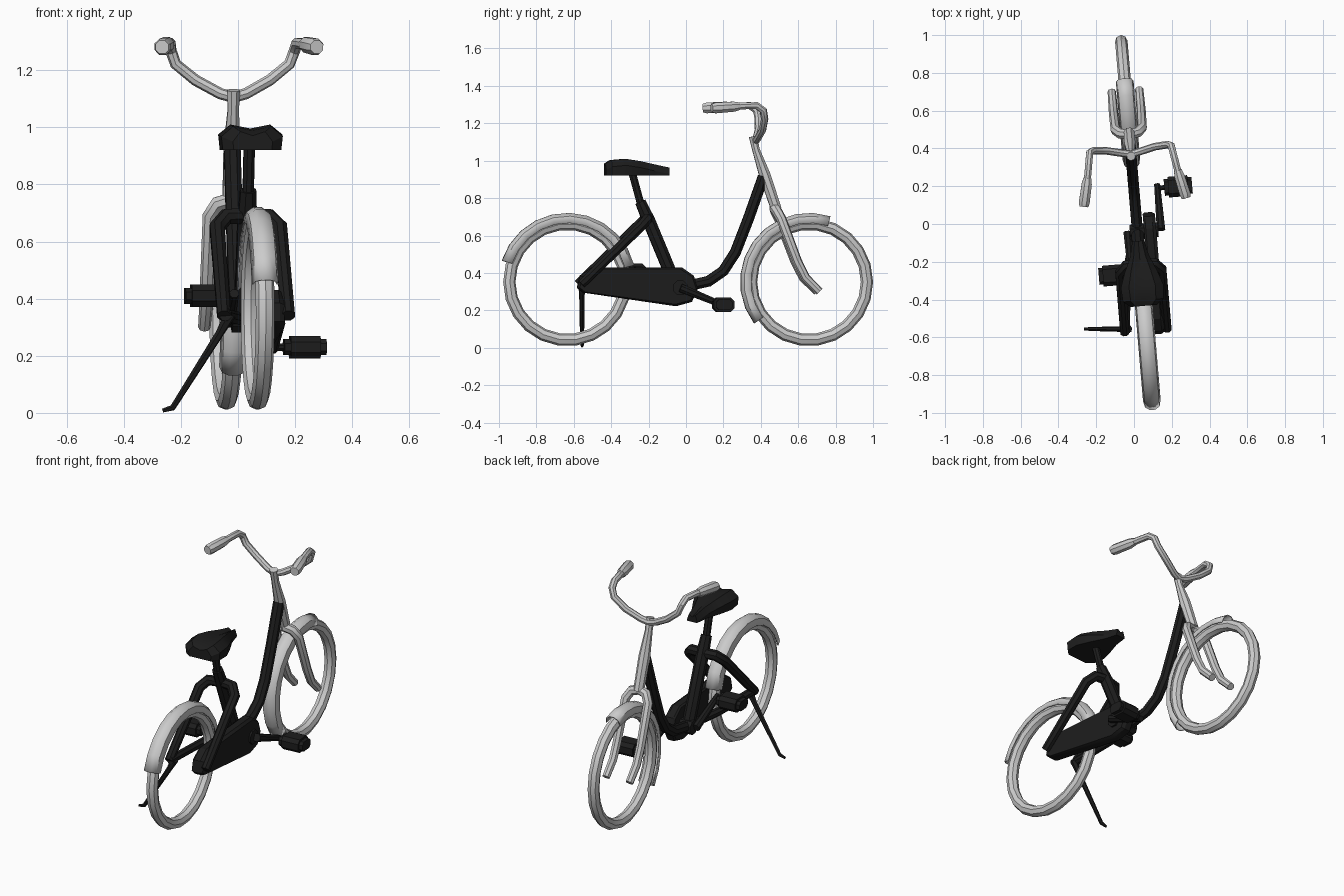
import bpy, bmesh, math
from mathutils import Vector, Matrix

if "Cube" in bpy.data.objects:
    bpy.data.objects.remove(bpy.data.objects["Cube"])

# The whole bicycle stands slightly turned about the vertical axis
PLACE = Matrix.Translation((0.015, 0, 0)) @ Matrix.Rotation(math.radians(4.86), 4, 'Z')
black = bpy.data.materials.new("black_paint")
black.diffuse_color = (0.012, 0.012, 0.012, 1)
black.use_nodes = True
black.node_tree.nodes["Principled BSDF"].inputs["Base Color"].default_value = black.diffuse_color


def finish(name, bm, mat=None, angle=40):
    bmesh.ops.recalc_face_normals(bm, faces=bm.faces[:])
    me = bpy.data.meshes.new(name)
    bm.to_mesh(me)
    bm.free()
    me.shade_smooth()
    me.set_sharp_from_angle(angle=math.radians(angle))
    if mat:
        me.materials.append(mat)
    ob = bpy.data.objects.new(name, me)
    bpy.context.collection.objects.link(ob)
    ob.matrix_world = PLACE
    return ob


def loft(name, rings, mat=None, closed=True, cap=True, loop=False, angle=40):
    bm = bmesh.new()
    vs = [[bm.verts.new(p) for p in r] for r in rings]
    n = len(vs[0])
    pairs = list(zip(vs, vs[1:])) + ([(vs[-1], vs[0])] if loop else [])
    for a, b in pairs:
        for i in range(n if closed else n - 1):
            j = (i + 1) % n
            bm.faces.new((a[i], a[j], b[j], b[i]))
    if cap:
        bm.faces.new(vs[0])
        bm.faces.new(vs[-1])
    return finish(name, bm, mat, angle)


def tube(name, pts, radii, mat=None, sides=8):
    pts = [Vector(p) for p in pts]
    if not isinstance(radii, (list, tuple)):
        radii = [radii] * len(pts)
    rings, prev, side = [], None, None
    for i, p in enumerate(pts):
        t = Vector()
        if i > 0:
            t += (p - pts[i - 1]).normalized()
        if i < len(pts) - 1:
            t += (pts[i + 1] - p).normalized()
        t.normalize()
        if prev is None:
            side = t.orthogonal().normalized()
        else:
            side = prev.rotation_difference(t) @ side
        prev, up = t, t.cross(side)
        rings.append([p + radii[i] * (math.cos(a) * side + math.sin(a) * up)
                      for a in (2 * math.pi * (k + 0.5) / sides for k in range(sides))])
    return loft(name, rings, mat)


def sweep_ring(name, v, z, section, a0, a1, n, full=False):
    # section is a list of (radius, sideways) swept about the wheel axle
    rings = []
    for i in range(n if full else n + 1):
        a = math.radians(a0 + (a1 - a0) * i / n)
        rings.append([(u, v + r * math.cos(a), z + r * math.sin(a)) for r, u in section])
    return loft(name, rings, closed=full, cap=False, loop=full)


def block(name, centre, size, bevel, mat):
    bm = bmesh.new()
    bmesh.ops.create_cube(bm, size=1)
    bmesh.ops.transform(bm, verts=bm.verts[:],
                        matrix=Matrix.Translation(centre) @ Matrix.Diagonal((*size, 1)))
    long_edges = [e for e in bm.edges if abs(e.verts[0].co.x - e.verts[1].co.x) > 1e-4]
    bmesh.ops.bevel(bm, geom=long_edges, offset=bevel, segments=1, affect='EDGES')
    return finish(name, bm, mat, 30)


# Tyres and fenders
tyre = [(0.311 + 0.033 * math.cos(k * math.pi / 4), 0.033 * math.sin(k * math.pi / 4)) for k in range(8)]
guard = [(0.315, -0.044), (0.35, -0.036), (0.366, -0.014), (0.366, 0.014), (0.35, 0.036), (0.315, 0.044)]
for label, v, a0, a1 in (("rear", -0.637, 14, 162), ("front", 0.66, 72, 217)):
    sweep_ring(label + "_tyre", v, 0.352, tyre, 0, 360, 22, True)
    f = sweep_ring(label + "_fender", v, 0.352, guard, a0, a1, 10)
    s = f.modifiers.new("thickness", 'SOLIDIFY')
    s.thickness = 0.006
    s.offset = 0

# Main frame tubes
tube("down_tube", [(0, 0.415, 0.915), (0, 0.335, 0.69), (0, 0.265, 0.51), (0, 0.2, 0.41),
                   (0, 0.12, 0.355), (0, -0.04, 0.32)], 0.031, black)
tube("seat_tube", [(0, -0.245, 0.78), (0, -0.20, 0.68), (0, -0.05, 0.32)], [0.03, 0.036, 0.036], black)
tube("seat_post", [(0, -0.29, 0.94), (0, -0.235, 0.74)], 0.021, black)
tube("bottom_bracket", [(-0.04, -0.04, 0.32), (0.11, -0.04, 0.32)], 0.042, black)
for s, label in ((-1, "left"), (1, "right")):
    tube(label + "_seat_stay", [(0, -0.205, 0.69), (s * 0.075, -0.215, 0.687), (s * 0.11, -0.25, 0.65),
                                (s * 0.113, -0.57, 0.34)], [0.03, 0.03, 0.029, 0.025], black)
tube("left_chain_stay", [(-0.02, -0.06, 0.33), (-0.075, -0.25, 0.34), (-0.108, -0.57, 0.345)], 0.024, black)

# Chain case: side outline with rounded edges
outline = [(-0.59, 0.32), (-0.575, 0.385), (-0.51, 0.43), (-0.03, 0.43), (0.035, 0.385),
           (0.057, 0.315), (0.025, 0.245), (-0.06, 0.222), (-0.56, 0.295)]
rings = []
for u, k in ((0.035, 0.94), (0.045, 1.0), (0.083, 1.0), (0.1, 0.9)):
    rings.append([(u, -0.26 + (v + 0.26) * (1 - (1 - k) * 0.35), 0.33 + (z - 0.33) * k) for v, z in outline])
loft("chain_case", rings, black, angle=30)

# Cranks and pedals
for label, u, d, pu in (("right", 0.125, 1, 0.235), ("left", -0.052, -1, -0.15)):
    pv, pz = -0.04 + d * 0.22, 0.32 - d * 0.09
    tube(label + "_crank", [(u, -0.04, 0.32), (u, pv + d * 0.02, pz - d * 0.008)], [0.024, 0.017], black)
    tube(label + "_pedal_axle", [(u, pv, pz), (pu, pv, pz)], 0.014, black)
    block(label + "_pedal", (pu, pv, pz), (0.105, 0.11, 0.078), 0.02, black)
    for e in (-1, 1):
        block(label + "_pedal_end", (pu + e * 0.06, pv, pz), (0.028, 0.088, 0.056), 0.015, black)

# Kickstand
tube("kickstand", [(-0.09, -0.55, 0.345), (-0.125, -0.548, 0.28), (-0.29, -0.533, 0.018), (-0.325, -0.53, 0.008)],
     [0.022, 0.015, 0.011, 0.007], black, 6)

# Saddle: sections from tail to nose
rings = []
for v, w, top in ((-0.435, 0.07, 0.985), (-0.405, 0.108, 1.003), (-0.33, 0.113, 1.01),
                  (-0.25, 0.085, 0.998), (-0.17, 0.05, 0.98), (-0.09, 0.032, 0.963)):
    rings.append([(x * w, v, z) for x, z in (
        (-0.95, 0.92), (-1, top - 0.035), (-0.62, top), (0, top - 0.014),
        (0.62, top), (1, top - 0.035), (0.95, 0.92))])
loft("seat", rings, black, angle=30)

# Stem, head and fork
tube("steering_stem", [(0, 0.36, 1.13), (0, 0.375, 1.06), (0, 0.422, 0.925), (0, 0.485, 0.74)],
     [0.024, 0.021, 0.032, 0.03])
for s, label in ((-1, "left"), (1, "right")):
    tube(label + "_fork_leg", [(0, 0.475, 0.745), (s * 0.045, 0.483, 0.732), (s * 0.07, 0.505, 0.69),
                               (s * 0.073, 0.59, 0.465), (s * 0.073, 0.635, 0.375), (s * 0.073, 0.71, 0.30)],
         [0.028, 0.028, 0.027, 0.025, 0.024, 0.022])

# Swept-back handlebar with grips
half = [(0.045, 0.38, 1.118), (0.13, 0.40, 1.165), (0.2, 0.405, 1.222), (0.217, 0.397, 1.268),
        (0.223, 0.36, 1.295), (0.235, 0.29, 1.293), (0.262, 0.15, 1.282)]
tube("handlebar", [(-u, v, z) for u, v, z in reversed(half)] + [(0, 0.372, 1.105)] + half, 0.02)
for s, label in ((-1, "left"), (1, "right")):
    tube(label + "_grip", [(s * 0.24, 0.265, 1.291), (s * 0.246, 0.235, 1.289), (s * 0.268, 0.135, 1.282),
                           (s * 0.272, 0.115, 1.281)], [0.022, 0.029, 0.031, 0.025])
